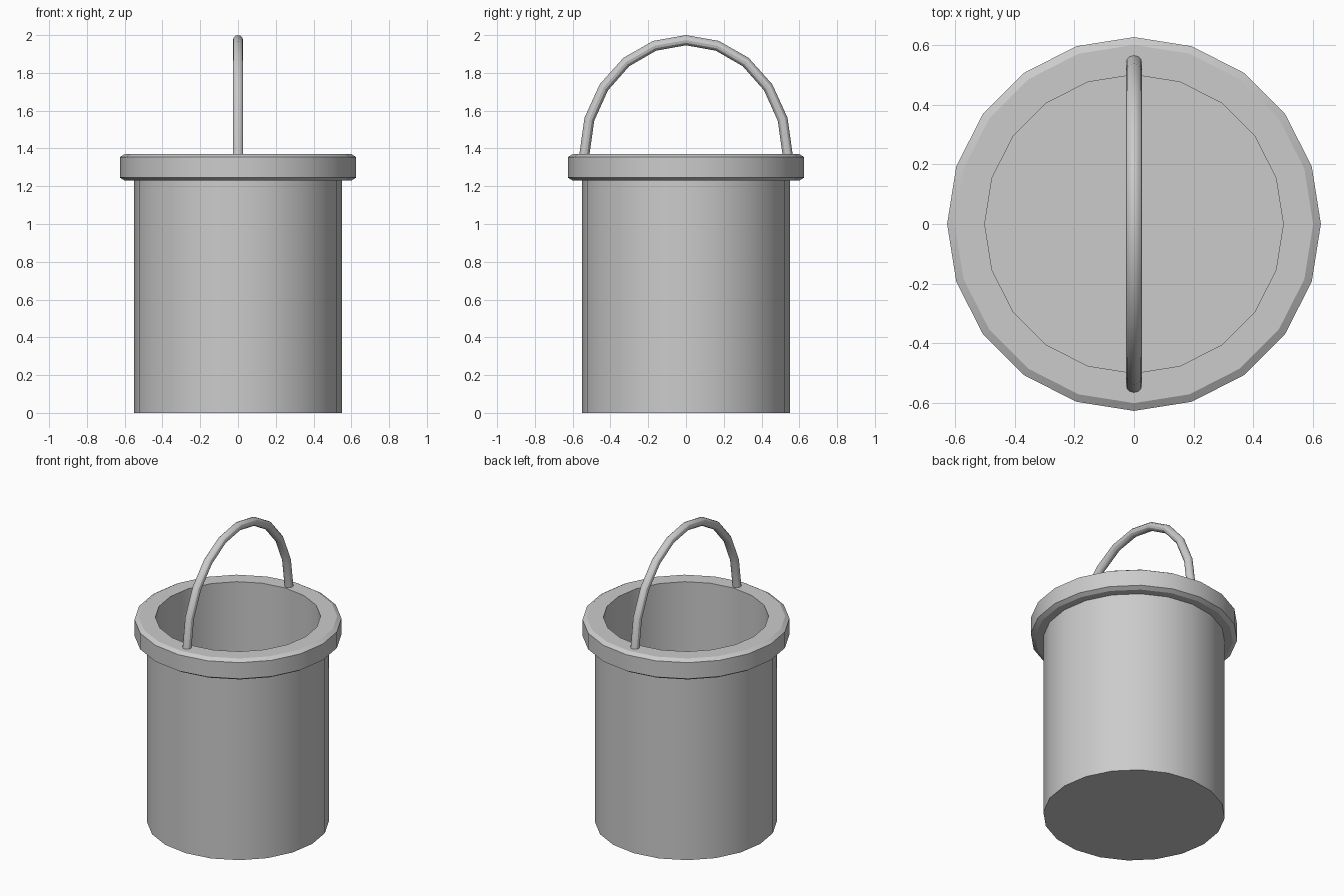
import bpy, bmesh
from math import sin, cos, pi, radians

if "Cube" in bpy.data.objects:
    bpy.data.objects.remove(bpy.data.objects["Cube"])

SIDES = 20


def finish(bm, name):
    bmesh.ops.remove_doubles(bm, verts=bm.verts, dist=1e-5)
    bmesh.ops.recalc_face_normals(bm, faces=bm.faces)
    mesh = bpy.data.meshes.new(name)
    bm.to_mesh(mesh)
    bm.free()
    obj = bpy.data.objects.new(name, mesh)
    bpy.context.collection.objects.link(obj)
    bpy.ops.object.select_all(action='DESELECT')
    obj.select_set(True)
    bpy.context.view_layer.objects.active = obj
    bpy.ops.object.shade_smooth_by_angle(angle=radians(30))
    return obj


def bridge(bm, rings):
    for a, b in zip(rings, rings[1:]):
        n = len(a)
        for i in range(n):
            j = (i + 1) % n
            bm.faces.new((a[i], a[j], b[j], b[i]))
    bm.faces.new(rings[0][::-1])
    bm.faces.new(rings[-1])


# Bucket: outer wall, bevelled rim, inner wall and floor turned from one profile
profile = [(0.55, 0), (0.55, 1.23), (0.60, 1.23), (0.626, 1.246),
           (0.626, 1.354), (0.60, 1.37), (0.50, 1.37), (0.50, 0.05)]
bm = bmesh.new()
rings = [[bm.verts.new((r * cos(2 * pi * i / SIDES), r * sin(2 * pi * i / SIDES), z))
          for i in range(SIDES)] for r, z in profile]
bridge(bm, rings)
finish(bm, "bucket")

# Handle: round tube swept over a half ellipse
HALF_W, HEIGHT, BASE, TUBE, STEPS, TUBE_SIDES = 0.538, 0.606, 1.367, 0.027, 10, 12
bm = bmesh.new()
rings = []
for k in range(STEPS + 1):
    t = pi * k / STEPS
    y, z = HALF_W * cos(t), BASE + HEIGHT * sin(t)
    ring = []
    for s in range(TUBE_SIDES):
        a = 2 * pi * s / TUBE_SIDES
        out = TUBE * cos(a)
        ring.append(bm.verts.new((TUBE * sin(a), y + out * cos(t), z + out * sin(t))))
    rings.append(ring)
bridge(bm, rings)
finish(bm, "handle")
